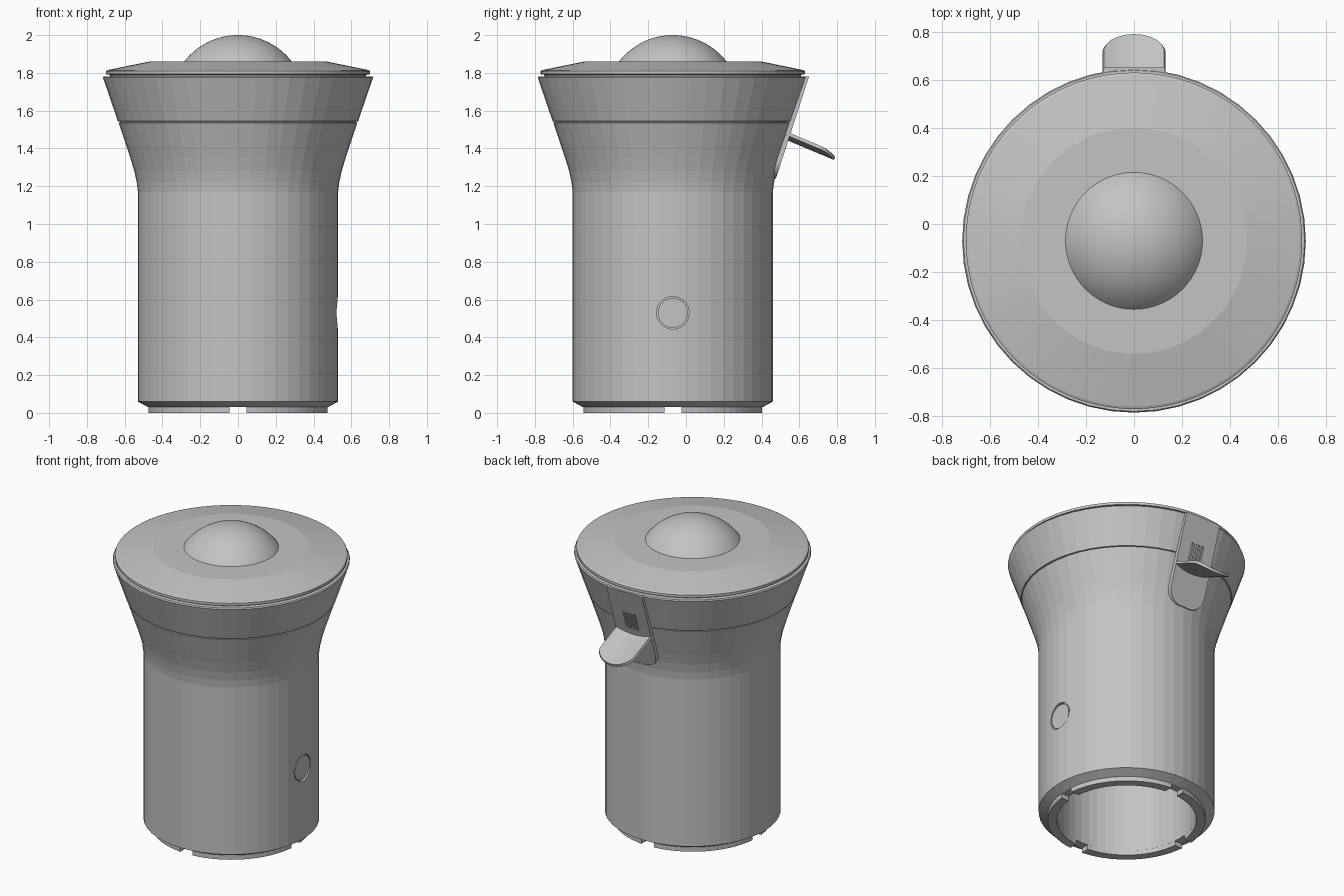
import bpy, bmesh
from math import sin, cos, pi, radians
from mathutils import Matrix

cube = bpy.data.objects.get("Cube")
if cube:
    bpy.data.objects.remove(cube, do_unlink=True)

AXIS_Y = -0.07  # the round body sits slightly forward of the spout

grey = bpy.data.materials.new("plain grey")
grey.use_nodes = True
grey.diffuse_color = (0.55, 0.55, 0.55, 1)
grey.node_tree.nodes["Principled BSDF"].inputs["Base Color"].default_value = grey.diffuse_color


def finish(name, bm, y=0.0, recalc=True):
    bmesh.ops.remove_doubles(bm, verts=bm.verts, dist=1e-5)
    if recalc:
        bmesh.ops.recalc_face_normals(bm, faces=bm.faces)
    mesh = bpy.data.meshes.new(name)
    bm.to_mesh(mesh)
    bm.free()
    mesh.materials.append(grey)
    obj = bpy.data.objects.new(name, mesh)
    obj.location.y = y
    bpy.context.collection.objects.link(obj)
    return obj


def activate(obj):
    bpy.ops.object.select_all(action="DESELECT")
    obj.select_set(True)
    bpy.context.view_layer.objects.active = obj


def smooth(obj, angle=20):
    activate(obj)
    bpy.ops.object.shade_smooth_by_angle(angle=radians(angle))


def lathe(name, profile, sides, closed=True):
    """Turn a (radius, height) profile around the body axis."""
    bm = bmesh.new()
    verts = [bm.verts.new((r, 0, z)) for r, z in profile]
    pairs = list(zip(verts, verts[1:] + verts[:1]))
    edges = [bm.edges.new(p) for p in (pairs if closed else pairs[:-1])]
    bmesh.ops.spin(bm, geom=verts + edges, cent=(0, 0, 0), axis=(0, 0, 1),
                   angle=2 * pi, steps=sides, use_duplicate=False)
    bmesh.ops.dissolve_degenerate(bm, dist=1e-5, edges=bm.edges)
    return finish(name, bm, AXIS_Y)


def cut(target, cutters):
    for cutter in cutters:
        cutter.hide_render = True
        mod = target.modifiers.new("cut", "BOOLEAN")
        mod.operation = "DIFFERENCE"
        mod.solver = "EXACT"
        mod.object = cutter
        activate(target)
        bpy.ops.object.modifier_apply(modifier=mod.name)
        bpy.data.objects.remove(cutter, do_unlink=True)


def box(name, size, centre):
    bm = bmesh.new()
    bmesh.ops.create_cube(bm, size=1, matrix=Matrix.Translation(centre) @ Matrix.Diagonal((*size, 1)))
    return finish(name, bm)


def side_disc(name, radius, x0, x1):
    """Cylinder along x on the left side of the body."""
    bm = bmesh.new()
    place = Matrix.Translation(((x0 + x1) / 2, 0, 0.53)) @ Matrix.Rotation(pi / 2, 4, "Y")
    bmesh.ops.create_cone(bm, cap_ends=True, segments=48, radius1=radius, radius2=radius,
                          depth=x1 - x0, matrix=place)
    return finish(name, bm, AXIS_Y)


def sloped_slab(name, outline, front, back):
    """Extrude an (x, z) outline through the leaning plane of the spout plate."""
    bm = bmesh.new()
    rings = [[bm.verts.new((x, 0.476 + (z - 1.24) * 0.324 + off, z)) for x, z in outline]
             for off in (front, back)]
    for ring in rings:
        bm.faces.new(ring)
    n = len(outline)
    for i in range(n):
        j = (i + 1) % n
        bm.faces.new((rings[0][i], rings[0][j], rings[1][j], rings[1][i]))
    return finish(name, bm)


# Hollow flared body with a chamfered foot and a seam groove
body = lathe("body", [
    (0.42, 0.03), (0.475, 0.03), (0.53, 0.06), (0.53, 1.17), (0.536, 1.22),
    (0.549, 1.28), (0.57, 1.35), (0.632, 1.536), (0.626, 1.537), (0.626, 1.543),
    (0.636, 1.544), (0.715, 1.775), (0.71, 1.782), (0.66, 1.782), (0.52, 1.36),
    (0.42, 1.17)], 48)

# Round button in a shallow pocket
cut(body, [side_disc("button_cutter", 0.086, 0.512, 0.7)])
side_disc("button", 0.079, 0.5, 0.521)

# Foot ring split into four pads
feet = lathe("foot_pads", [(0.42, 0), (0.475, 0), (0.475, 0.032), (0.42, 0.032)], 64)
cut(feet, [box("foot_cutter_x", (2, 0.09, 0.2), (0, AXIS_Y, 0)),
           box("foot_cutter_y", (0.09, 2, 0.2), (0, AXIS_Y, 0))])

# Lid with conical rim and flat top
lid = lathe("lid", [(0, 1.75), (0.67, 1.75), (0.68, 1.79), (0.70, 1.793), (0.70, 1.81),
                    (0.69, 1.815), (0.47, 1.86), (0, 1.86)], 96, closed=False)
smooth(lid, 8)

# Domed knob
steps = 20
dome = lathe("dome", [(0.36 * sin(a), 1.64 + 0.36 * cos(a))
                      for a in (radians(53) * i / steps for i in range(steps + 1))],
             96, closed=False)
smooth(dome, 30)

# Spout plate with rounded lower corners and a slotted grille
W, R, LOW = 0.13, 0.095, 1.24
corner = [(W - R + R * cos(a), LOW + R - R * sin(a)) for a in (pi / 2 * i / 10 for i in range(11))]
outline = [(W, 1.78)] + corner + [(-x, z) for x, z in reversed(corner)] + [(-W, 1.78)]
plate = sloped_slab("spout_plate", outline, 0.0, -0.08)
slots = []
for i in range(4):
    x = (i - 1.5) * 0.026
    slots.append(sloped_slab("slot_cutter", [(x - 0.007, 1.5), (x + 0.007, 1.5),
                                             (x + 0.007, 1.62), (x - 0.007, 1.62)], 0.03, -0.02))
cut(plate, slots)

# Drooping spout lip, gently troughed with a rounded tip
bm = bmesh.new()
across, along = 24, 10
grid = []
for i in range(across + 1):
    u = sin(pi * (i / across - 0.5))
    tip = 0.72 + 0.07 * max(0, 1 - u * u) ** 0.5
    row = []
    for j in range(along + 1):
        y = 0.53 + (tip - 0.53) * j / along
        row.append(bm.verts.new((0.125 * u, y, 1.465 - 0.42 * (y - 0.53) + 0.025 * u * u)))
    grid.append(row)
for a, b in zip(grid, grid[1:]):
    for j in range(along):
        bm.faces.new((a[j], b[j], b[j + 1], a[j + 1]))
lip = finish("spout_lip", bm, recalc=False)
solid = lip.modifiers.new("thickness", "SOLIDIFY")
solid.thickness = 0.018
solid.offset = -1
activate(lip)
bpy.ops.object.modifier_apply(modifier=solid.name)
smooth(lip, 35)
